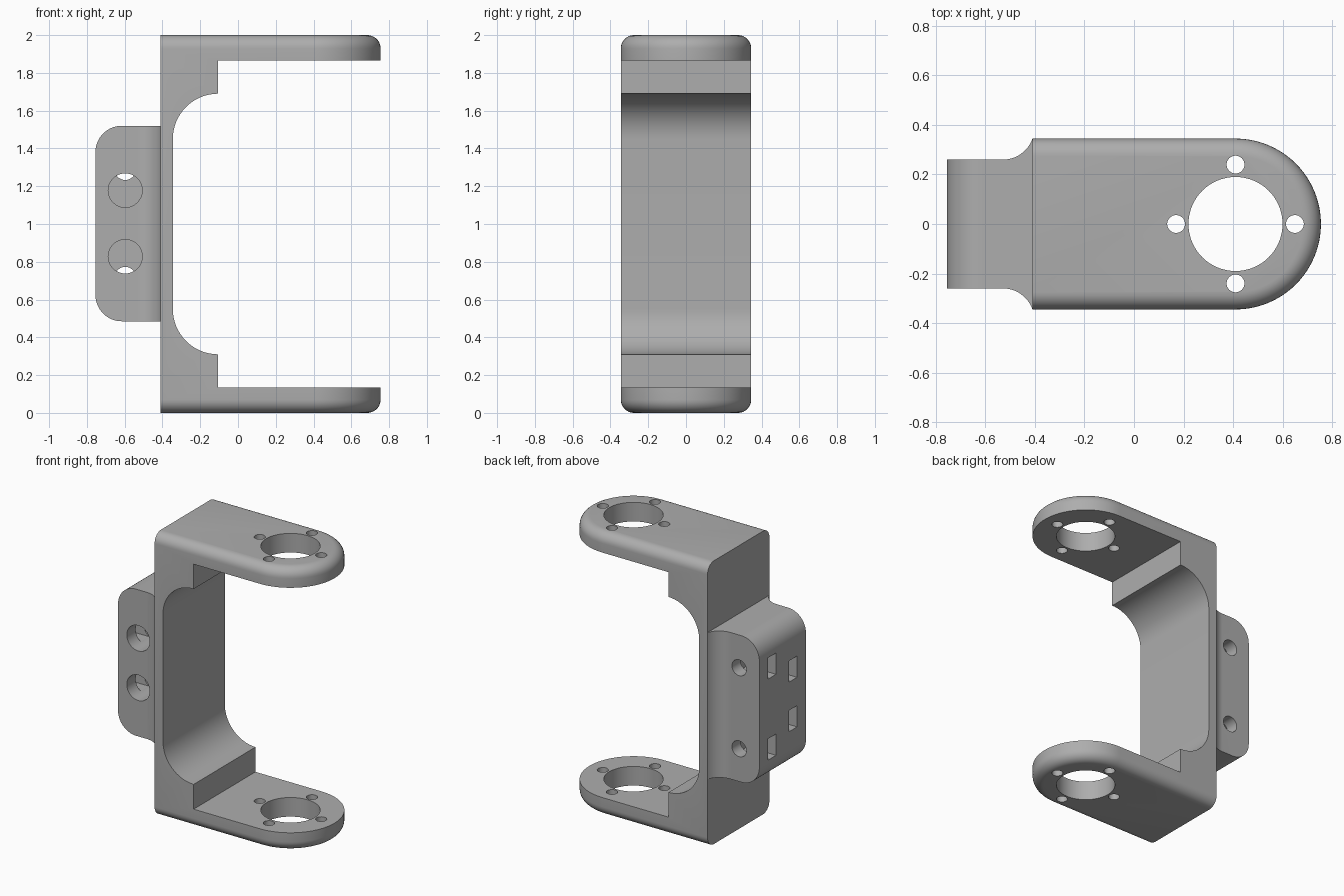
import bpy, bmesh
from math import sin, cos, pi, radians
from mathutils import Vector

cube = bpy.data.objects.get("Cube")
if cube:
    bpy.data.objects.remove(cube, do_unlink=True)

grey = bpy.data.materials.new("plain grey")
grey.use_nodes = True
colour = (0.42, 0.42, 0.42, 1)
grey.diffuse_color = colour
grey.node_tree.nodes["Principled BSDF"].inputs["Base Color"].default_value = colour

HALF, BACK, EYE, FILLET = 0.345, -0.41, 0.41, 0.07


def arc(cx, cy, r, start, end, n=16):
    angles = [radians(start + (end - start) * i / n) for i in range(n + 1)]
    return [(cx + r * cos(a), cy + r * sin(a)) for a in angles]


def circle(cx, cy, r, n=64):
    return arc(cx, cy, r, 0, 360, n)[:-1]


def loft(name, rings):
    """Skin a stack of matching rings and cap both ends."""
    bm = bmesh.new()
    loops = [[bm.verts.new(p) for p in ring] for ring in rings]
    n = len(loops[0])
    for a, b in zip(loops, loops[1:]):
        for i in range(n):
            j = (i + 1) % n
            bm.faces.new((a[i], a[j], b[j], b[i]))
    bm.faces.new(loops[0][::-1])
    bm.faces.new(loops[-1])
    bmesh.ops.recalc_face_normals(bm, faces=bm.faces)
    mesh = bpy.data.meshes.new(name)
    bm.to_mesh(mesh)
    bm.free()
    mesh.materials.append(grey)
    obj = bpy.data.objects.new(name, mesh)
    bpy.context.collection.objects.link(obj)
    return obj


def prism(name, pts, lo, hi, axis="z"):
    """Extrude a plan (axis z) or a side profile (axis y)."""
    place = {"z": lambda p, t: Vector((p[0], p[1], t)),
             "y": lambda p, t: Vector((p[0], t, p[1]))}[axis]
    return loft(name, [[place(p, t) for p in pts] for t in (lo, hi)])


def combine(target, cutter, operation="DIFFERENCE"):
    mod = target.modifiers.new("cut", "BOOLEAN")
    mod.operation, mod.solver, mod.object = operation, "EXACT", cutter
    bpy.context.view_layer.objects.active = target
    bpy.ops.object.modifier_apply(modifier=mod.name)
    bpy.data.objects.remove(cutter, do_unlink=True)


def smooth(obj):
    bpy.ops.object.select_all(action="DESELECT")
    obj.select_set(True)
    bpy.context.view_layer.objects.active = obj
    bpy.ops.object.shade_smooth_by_angle(angle=radians(30))


# Yoke envelope: round-ended block with filleted top and bottom rims
def outline(inset, z):
    r = HALF - inset
    plan = [(BACK, -r)] + arc(EYE, 0, r, -90, 90, 48) + [(BACK, r)]
    return [Vector((x, y, z)) for x, y in plan]


steps = [pi / 2 * i / 8 for i in range(9)]
lower = [(FILLET * (1 - sin(a)), FILLET * (1 - cos(a))) for a in steps]
rings = [outline(d, z) for d, z in lower]
rings += [outline(d, 2 - z) for d, z in reversed(lower)]
yoke = loft("yoke", rings)

# Opening between the arms, with rounded inner corners
inner = [(1, 1.865), (-0.105, 1.865)]
inner += arc(-0.105, 1.45, 0.24, 90, 180) + arc(-0.105, 0.55, 0.24, 180, 270)
inner += [(-0.105, 0.135), (1, 0.135)]
combine(yoke, prism("opening", inner, -1, 1, "y"))

# Bearing eyes and their four screw holes, through both arms
combine(yoke, prism("eye", circle(EYE, 0, 0.19), -1, 3))
for i in range(4):
    x, y = EYE + 0.24 * cos(i * pi / 2), 0.24 * sin(i * pi / 2)
    combine(yoke, prism("screw_hole", circle(x, y, 0.036, 32), -1, 3))
smooth(yoke)

# Mounting lug: flared plan trimmed by a rounded side profile
flare = arc(-0.53, 0.387, 0.127, 270, 340)
flare[-1] = (BACK, HALF)
half_plan = [(-0.755, 0.26)] + flare
plan = half_plan + [(x, -y) for x, y in reversed(half_plan)]
lug = prism("mounting_lug", plan, 0.485, 1.52)
side = [(0, 0.4845), (0, 1.5205)]
side += arc(-0.615, 1.38, 0.14, 90, 180) + arc(-0.615, 0.625, 0.14, 180, 270)
combine(lug, prism("lug_side", side, -1, 1, "y"), "INTERSECT")

# Bolt holes from each side, crossed by nut slots from the end face
for sign in (1, -1):
    for offset, r, start, end, slot_y in ((0.175, 0.09, -0.262, 0.06, -0.115),
                                          (0.286, 0.056, 0.0, 0.4, 0.12)):
        z = 1.003 + sign * offset
        combine(lug, prism("bolt_hole", circle(-0.597, z, r, 48), start, end, "y"))
        slot = [(-0.9, z - 0.075), (-0.53, z - 0.075),
                (-0.53, z + 0.075), (-0.9, z + 0.075)]
        combine(lug, prism("nut_slot", slot, slot_y - 0.046, slot_y + 0.046, "y"))
smooth(lug)
